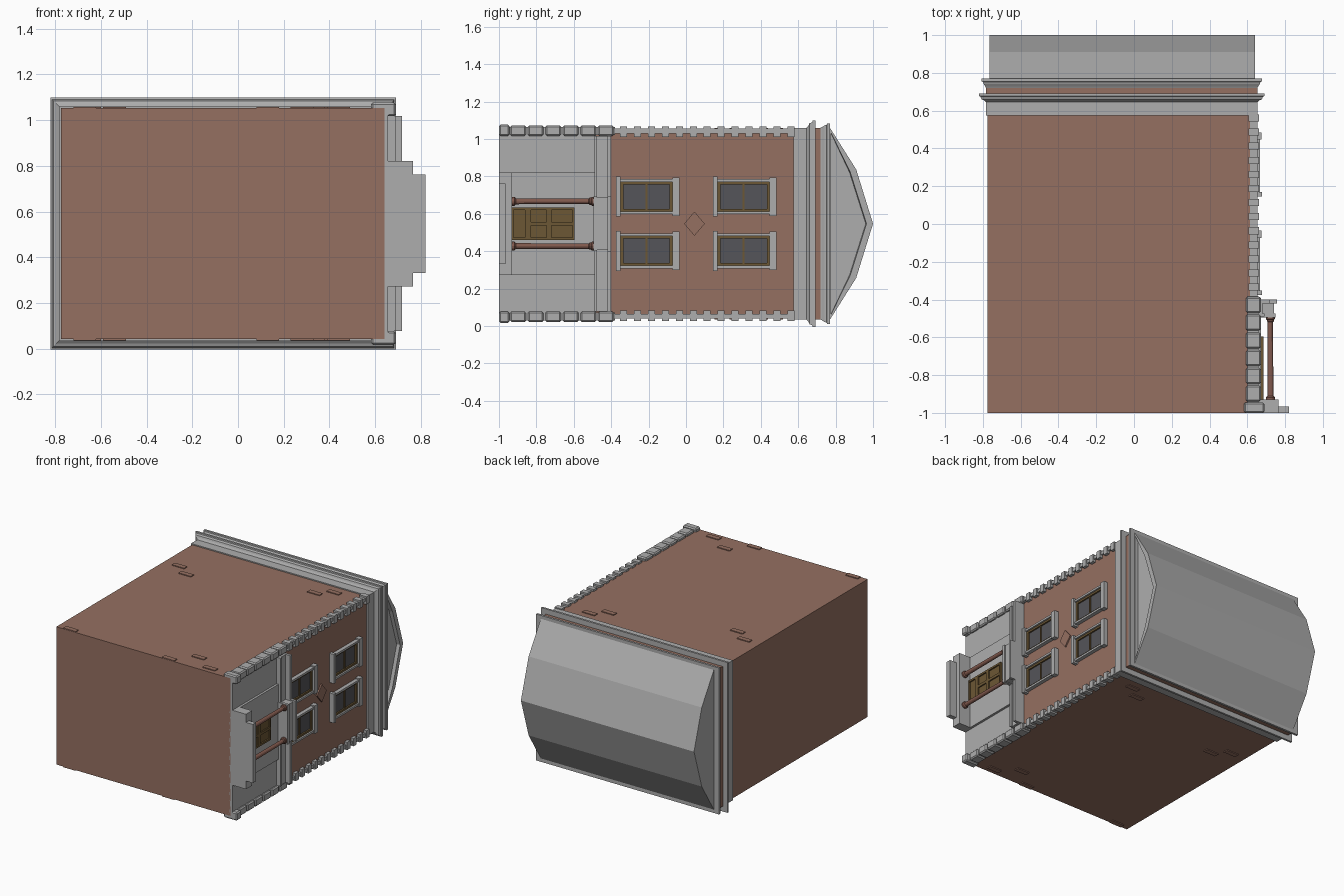
import bpy, bmesh, math
from mathutils import Vector

if "Cube" in bpy.data.objects:
    bpy.data.objects.remove(bpy.data.objects["Cube"])

C = 0.547   # mirror plane height; every w below is z - C. House lies on its back: its "up" is +y


def material(name, rgb):
    m = bpy.data.materials.new(name)
    m.diffuse_color = (*rgb, 1)
    m.use_nodes = True
    m.node_tree.nodes["Principled BSDF"].inputs["Base Color"].default_value = m.diffuse_color
    return m


BRICK = material("brick", (0.30, 0.16, 0.12))
STONE = material("stone", (0.42, 0.42, 0.42))
WOOD = material("wood", (0.15, 0.095, 0.035))
GLASS = material("glass", (0.09, 0.09, 0.10))
COLUMN = material("column_red", (0.22, 0.10, 0.075))


def finish(name, bm, mat):
    bmesh.ops.recalc_face_normals(bm, faces=bm.faces[:])
    me = bpy.data.meshes.new(name)
    bm.to_mesh(me)
    bm.free()
    ob = bpy.data.objects.new(name, me)
    bpy.context.collection.objects.link(ob)
    me.materials.append(mat)
    return ob


def boxes(name, spans, mat, mirror=False, bevel=0):
    """Join boxes given as (x0, x1, y0, y1, w0, w1)."""
    if mirror:
        spans = spans + [(a, b, c, d, -f, -e) for a, b, c, d, e, f in spans]
    bm = bmesh.new()
    for x0, x1, y0, y1, w0, w1 in spans:
        for v in bmesh.ops.create_cube(bm, size=1)["verts"]:
            v.co = Vector(((x0 + x1) / 2 + v.co.x * (x1 - x0),
                           (y0 + y1) / 2 + v.co.y * (y1 - y0),
                           C + (w0 + w1) / 2 + v.co.z * (w1 - w0)))
    ob = finish(name, bm, mat)
    if bevel:
        b = ob.modifiers.new("bevel", "BEVEL")
        b.width, b.segments = bevel, 1
    return ob


def loft(name, rings, mat):
    """Skin closed rings of (x, y, w) points and cap both ends."""
    bm = bmesh.new()
    rs = [[bm.verts.new((x, y, C + w)) for x, y, w in r] for r in rings]
    n = len(rs[0])
    for a, b in zip(rs, rs[1:]):
        for i in range(n):
            bm.faces.new((a[i], a[(i + 1) % n], b[(i + 1) % n], b[i]))
    bm.faces.new(rs[0])
    bm.faces.new(rs[-1])
    return finish(name, bm, mat)


def eave_ring(y, e):
    """Rectangle around the house plan, pushed out by e."""
    return [(-0.775 - e, y, -0.505 - e), (0.645 + e, y, -0.505 - e),
            (0.645 + e, y, 0.505 + e), (-0.775 - e, y, 0.505 + e)]


# Brick body and frieze
boxes("brick_body", [(-0.775, 0.64, -1, 0.60, -0.505, 0.505)], BRICK)
loft("brick_frieze", [eave_ring(0.68, 0.008), eave_ring(0.74, 0.008)], BRICK)

# Stone cornices wrapping the house
loft("lower_cornice", [eave_ring(y, e) for y, e in
     [(0.575, 0.008), (0.645, 0.008), (0.655, 0.02), (0.66, 0.032),
      (0.675, 0.038), (0.677, 0.046), (0.692, 0.046), (0.692, 0.01)]], STONE)
loft("upper_cornice", [eave_ring(y, e) for y, e in
     [(0.72, 0.008), (0.728, 0.012), (0.74, 0.02), (0.752, 0.024),
      (0.754, 0.032), (0.77, 0.032), (0.77, 0.0)]], STONE)

# Faceted roof with a sunken panel in the front gable
gable = [(0.765, -0.52), (0.91, -0.29), (1.0, 0), (0.91, 0.29), (0.765, 0.52)]
roof = loft("roof", [[(x, y, w) for y, w in gable] for x in (-0.765, 0.64)], STONE)
bm = bmesh.new()
bm.from_mesh(roof.data)
face = max(bm.faces, key=lambda f: f.calc_center_median().x)
bmesh.ops.inset_individual(bm, faces=[face], thickness=0.035)
bmesh.ops.inset_individual(bm, faces=[face], thickness=0.004, depth=-0.025)
bm.to_mesh(roof.data)
bm.free()

# Corner stones: alternating small ones above, big ones on the ground floor
small = []
for i in range(26):
    y = -0.39 + i * 0.0373
    small.append((0.605, 0.662, y, y + 0.0373, 0.463, 0.520) if i % 2
                 else (0.615, 0.654, y, y + 0.0373, 0.483, 0.508))
boxes("upper_corner_stones", small, STONE, mirror=True)
big = [(0.582, 0.69, -1, -0.945, 0.470, 0.530)]
for i in range(6):
    y = -0.94 + i * 0.094
    big.append((0.592, 0.672, y, y + 0.084, 0.470, 0.526))
boxes("lower_corner_stones", big, STONE, mirror=True, bevel=0.008)
boxes("corner_stone_core", [(0.60, 0.66, -1, -0.38, 0.475, 0.517)], STONE, mirror=True)

# Ground floor facing, door bay and steps
boxes("ground_floor_facing", [(0.62, 0.655, -1, -0.48, -0.48, 0.48)], STONE)
boxes("door_bay", [(0.64, 0.672, -0.94, -0.48, -0.275, 0.275)], STONE)
boxes("entrance_steps", [(0.64, 0.82, -1, -0.965, -0.215, 0.215),
                         (0.64, 0.765, -1, -0.93, -0.275, 0.275)], STONE)

# Belt course and porch head
boxes("belt_course", [(0.62, 0.69, -0.49, -0.475, -0.47, 0.47),
                      (0.62, 0.68, -0.475, -0.42, -0.47, 0.47),
                      (0.62, 0.718, -0.42, -0.40, -0.47, 0.47)], STONE)
boxes("porch_head", [(0.64, 0.75, -0.495, -0.475, -0.145, 0.145),
                     (0.64, 0.742, -0.475, -0.42, -0.14, 0.14),
                     (0.64, 0.757, -0.42, -0.40, -0.148, 0.148)], STONE)

# Columns
shaft = [(-0.93, 0.024), (-0.918, 0.024), (-0.91, 0.016), (-0.52, 0.014),
         (-0.515, 0.019), (-0.508, 0.019), (-0.503, 0.024), (-0.493, 0.024)]
turn = [i * math.tau / 12 for i in range(12)]
for label, side in (("lower", -0.12), ("upper", 0.12)):
    loft(f"{label}_column", [[(0.722 + r * math.cos(a), y, side + r * math.sin(a))
                              for a in turn] for y, r in shaft], COLUMN)

# Door with raised rails and stiles
boxes("door_slab", [(0.66, 0.676, -0.93, -0.595, -0.087, 0.087)], WOOD)
rails = [(0.67, 0.686, a, b, -0.087, 0.087) for a, b in
         ((-0.93, -0.922), (-0.86, -0.83), (-0.745, -0.72), (-0.607, -0.595))]
stiles = [(0.67, 0.686, -0.93, -0.595, a, b) for a, b in ((-0.087, -0.073), (0.073, 0.087))]
boxes("door_rails", rails + stiles + [(0.67, 0.685, -0.83, -0.6, -0.01, 0.01)], WOOD)

# Four windows: one column mirrored about the middle, in two storeys
for storey, y in (("first_floor", -0.375), ("second_floor", 0.145)):
    w0, w1 = 0.058, 0.232
    boxes(f"{storey}_window_glass",
          [(0.63, 0.645, y + 0.03, y + 0.3, w0 + 0.01, w1 - 0.01)], GLASS, mirror=True)
    boxes(f"{storey}_window_frames",
          [(0.63, 0.656, y + 0.022, y + 0.04, w0, w1), (0.63, 0.656, y + 0.287, y + 0.305, w0, w1),
           (0.63, 0.656, y + 0.022, y + 0.305, w0 + 0.005, w0 + 0.022),
           (0.63, 0.656, y + 0.022, y + 0.305, w1 - 0.022, w1 - 0.005),
           (0.63, 0.652, y + 0.158, y + 0.168, w0, w1)], WOOD, mirror=True)
    boxes(f"{storey}_window_surrounds",
          [(0.62, 0.678, y, y + 0.024, 0.038, 0.252), (0.62, 0.674, y + 0.302, y + 0.34, 0.042, 0.248),
           (0.62, 0.668, y + 0.02, y + 0.31, w0 - 0.007, w0 + 0.008),
           (0.62, 0.668, y + 0.02, y + 0.31, w1 - 0.008, w1 + 0.007)], STONE, mirror=True)

# Diamond ornament in the middle of the facade
diamond = [(-0.01, 0), (0.045, 0.065), (0.10, 0), (0.045, -0.065)]
loft("diamond_ornament", [[(x, y, w) for y, w in diamond] for x in (0.63, 0.65)], BRICK)

# Stray raised bricks on the side walls
spots = [(-0.65, 0.25), (-0.54, 0.17), (0.33, 0.42), (0.43, 0.50),
         (0.13, -0.98), (0.28, -0.85), (0.44, -0.95), (-0.67, -0.98)]
boxes("raised_bricks", [(x - 0.05, x + 0.05, y - 0.018, y + 0.018, 0.495, 0.511)
                        for x, y in spots], BRICK, mirror=True)
